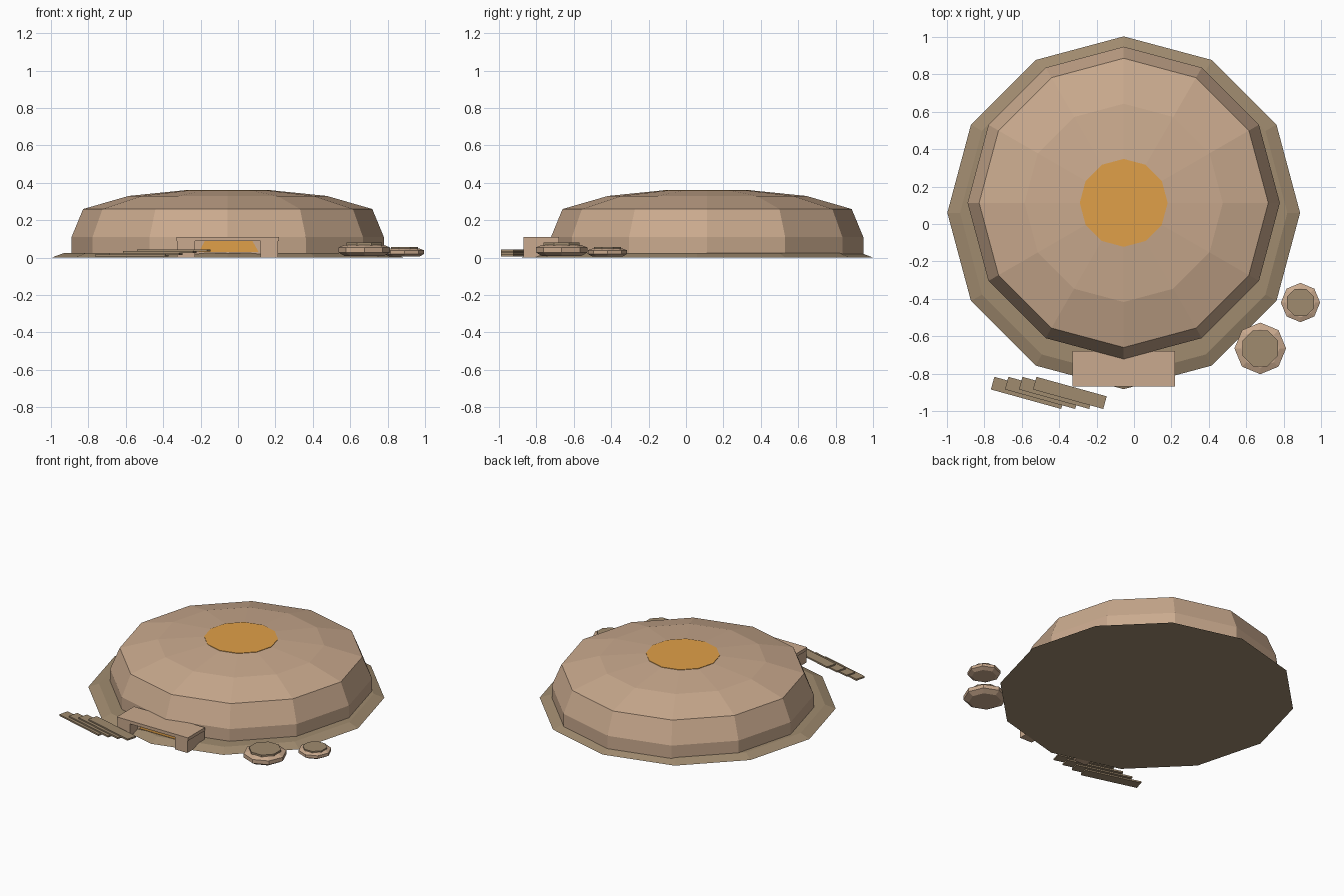
import bpy, bmesh, math
from mathutils import Matrix

if "Cube" in bpy.data.objects:
    bpy.data.objects.remove(bpy.data.objects["Cube"], do_unlink=True)


def srgb(r, g, b):
    return [((c / 255 + 0.055) / 1.055) ** 2.4 for c in (r, g, b)] + [1.0]


def material(name, colour):
    m = bpy.data.materials.new(name)
    m.use_nodes = True
    m.diffuse_color = colour
    bsdf = next(n for n in m.node_tree.nodes if n.type == 'BSDF_PRINCIPLED')
    bsdf.inputs["Base Color"].default_value = colour
    bsdf.inputs["Roughness"].default_value = 0.9
    return m


CLAY = material("pale clay", srgb(202, 170, 142))
EARTH = material("brown earth", srgb(160, 139, 111))
AMBER = material("amber", srgb(224, 160, 72))


def finish(name, bm, mat):
    bmesh.ops.recalc_face_normals(bm, faces=bm.faces)
    mesh = bpy.data.meshes.new(name)
    bm.to_mesh(mesh)
    bm.free()
    mesh.materials.append(mat)
    ob = bpy.data.objects.new(name, mesh)
    bpy.context.collection.objects.link(ob)
    return ob


def lathe(name, sides, centre, profile, mat, turn=0.0):
    """Closed stack of polygon rings from (radius, height) pairs."""
    bm = bmesh.new()
    rings = []
    for r, z in profile:
        angles = [turn + math.tau * i / sides for i in range(sides)]
        rings.append([bm.verts.new((centre[0] + r * math.cos(a),
                                    centre[1] + r * math.sin(a), z)) for a in angles])
    for low, high in zip(rings, rings[1:]):
        for i in range(sides):
            j = (i + 1) % sides
            bm.faces.new((low[i], low[j], high[j], high[i]))
    bm.faces.new(rings[0][::-1])
    bm.faces.new(rings[-1])
    return finish(name, bm, mat)


def box(name, x, y, z, mat, turn=0.0):
    """Box from its extents, turned about its own centre."""
    bm = bmesh.new()
    size = [b - a for a, b in (x, y, z)]
    mid = [(a + b) / 2 for a, b in (x, y, z)]
    bmesh.ops.create_cube(bm, size=1, matrix=Matrix.Translation(mid)
                          @ Matrix.Rotation(turn, 4, 'Z') @ Matrix.Diagonal(size + [1]))
    return finish(name, bm, mat)


# Earth skirt and faceted dome
CX, DOME_Y = -0.055, 0.113
lathe("ground_skirt", 12, (CX, 0.06), [(0.943, 0), (0.875, 0.025)], EARTH)
lathe("dome", 12, (CX, DOME_Y),
      [(0.835, 0.01), (0.835, 0.11), (0.773, 0.26), (0.53, 0.33), (0.235, 0.36)], CLAY)
lathe("roof_skylight", 12, (CX, DOME_Y), [(0.235, 0.358), (0.235, 0.363)], AMBER)

# Entrance porch
box("porch_lintel", (-0.33, 0.22), (-0.87, -0.68), (0.088, 0.11), CLAY)
for side, x in (("right", (-0.325, -0.23)), ("left", (0.12, 0.215))):
    box("porch_pillar_" + side, x, (-0.868, -0.68), (0.002, 0.09), CLAY)
box("porch_back_wall", (-0.24, 0.13), (-0.785, -0.68), (0.01, 0.09), CLAY)

# Tapered door plate
door = box("door", (-0.21, 0.11), (-0.793, -0.785), (0.03, 0.088), AMBER)
for v in door.data.vertices:
    if v.co.z > 0.06:
        v.co.x = -0.05 + (v.co.x + 0.05) * 0.8

# Overlapping stepped planks
for i in range(4):
    x, z = -0.568 + 0.075 * i, 0.006 + 0.009 * i
    box("plank_%d" % (i + 1), (x - 0.195, x + 0.195), (-0.938, -0.868),
        (z, z + 0.011), EARTH, math.radians(-15.5))

# Octagonal storage pods with lids
for name, centre, r, base, h in (("large_pod", (0.675, -0.665), 0.138, 0.008, 0.072),
                                 ("small_pod", (0.89, -0.42), 0.105, 0.005, 0.053)):
    lathe(name, 8, centre, [(r * 0.75, base), (r, base + h * 0.28),
                            (r, base + h * 0.65), (r * 0.75, base + h * 0.84)], CLAY)
    lathe(name + "_lid", 8, centre, [(r * 0.75, base + h * 0.8), (r * 0.75, base + h)],
          EARTH, math.pi / 8)
